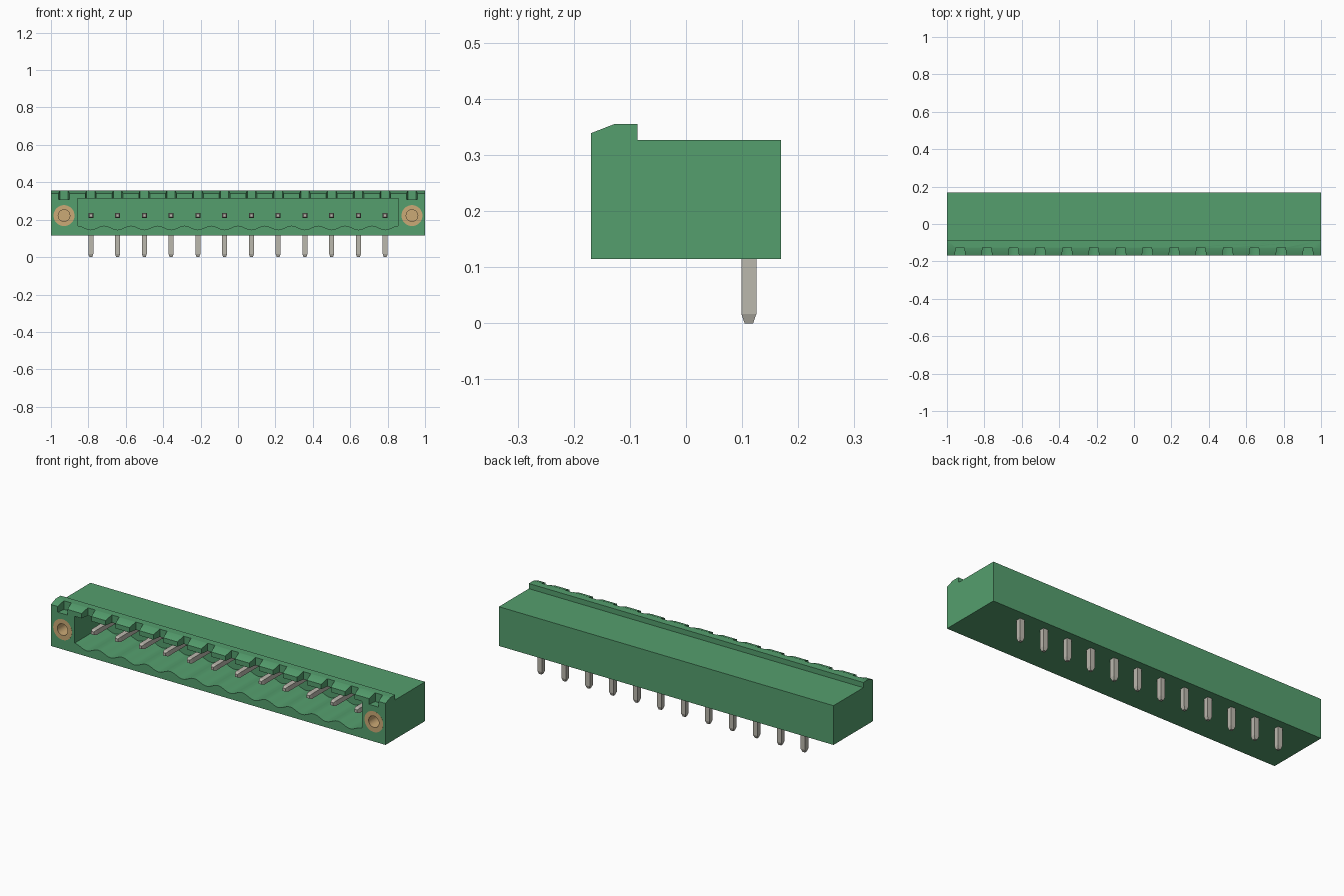
import bpy, bmesh, math

if "Cube" in bpy.data.objects:
    bpy.data.objects.remove(bpy.data.objects["Cube"], do_unlink=True)

PITCH = 0.1431
PINS = [(i - 5.5) * PITCH for i in range(12)]
NOTCHES = [(i - 6.5) * PITCH for i in range(14)]
PIN_Z = 0.222
CAVITY_BACK = 0.07


def material(name, rgb):
    m = bpy.data.materials.new(name)
    m.use_nodes = True
    m.diffuse_color = (*rgb, 1)
    m.node_tree.nodes["Principled BSDF"].inputs["Base Color"].default_value = (*rgb, 1)
    return m


green = material("green plastic", (0.09, 0.345, 0.155))
metal = material("tinned metal", (0.50, 0.48, 0.42))
brass = material("brass", (0.60, 0.40, 0.18))


def finish(name, bm, mat):
    bmesh.ops.recalc_face_normals(bm, faces=bm.faces)
    mesh = bpy.data.meshes.new(name)
    bm.to_mesh(mesh)
    bm.free()
    mesh.materials.append(mat)
    ob = bpy.data.objects.new(name, mesh)
    bpy.context.collection.objects.link(ob)
    return ob


def loft(bm, rings):
    """Skin a list of equal-length point rings and cap both ends."""
    vs = [[bm.verts.new(p) for p in r] for r in rings]
    n = len(vs[0])
    for a, b in zip(vs, vs[1:]):
        for i in range(n):
            bm.faces.new((a[i], a[(i + 1) % n], b[(i + 1) % n], b[i]))
    bm.faces.new(vs[0])
    bm.faces.new(vs[-1][::-1])


def smooth(ob):
    bpy.ops.object.select_all(action="DESELECT")
    ob.select_set(True)
    bpy.context.view_layer.objects.active = ob
    bpy.ops.object.shade_smooth_by_angle(angle=math.radians(30))


def circle(x, y, r, n=32):
    return [(x + r * math.cos(2 * math.pi * k / n), y,
             PIN_Z + r * math.sin(2 * math.pi * k / n)) for k in range(n)]


# Housing: side profile with raised front lip, extruded across x
side = [(-0.169, 0.115), (-0.169, 0.339), (-0.128, 0.355), (-0.086, 0.355),
        (-0.086, 0.327), (0.169, 0.327), (0.169, 0.115)]
bm = bmesh.new()
loft(bm, [[(x, y, z) for y, z in side] for x in (-1, 1)])
housing = finish("housing", bm, green)

# Cutter: plug cavity with a scalloped floor, one dip under each pin
half = 6 * PITCH
steps = 12 * 10
floor = []
for i in range(steps + 1):
    x = -half + 2 * half * i / steps
    floor.append((x, 0.157 + 0.011 * math.cos(2 * math.pi * (x + half) / PITCH)))
outline = floor + [(half, 0.313), (-half, 0.313)]
bm = bmesh.new()
loft(bm, [[(x, y, z) for x, z in outline] for y in (-0.25, CAVITY_BACK)])
cavity = finish("cavity_cutter", bm, green)

# Cutter: tapered coding notches along the lip
bm = bmesh.new()
for cx in NOTCHES:
    plan = [(-0.034, -0.2), (0.034, -0.2), (0.022, -0.125), (-0.022, -0.125)]
    loft(bm, [[(cx + x, y, z) for x, y in plan] for z in (0.308, 0.4)])
notches = finish("notch_cutter", bm, green)

# Cutter: round seats for the threaded inserts
bm = bmesh.new()
for cx in (NOTCHES[0], NOTCHES[-1]):
    loft(bm, [circle(cx, y, 0.056) for y in (-0.25, -0.02)])
seats = finish("insert_seat_cutter", bm, green)

cutters = (cavity, notches, seats)
for c in cutters:
    c.hide_render = True
    mod = housing.modifiers.new(c.name, "BOOLEAN")
    mod.operation = "DIFFERENCE"
    mod.solver = "EXACT"
    mod.object = c
bpy.context.view_layer.objects.active = housing
for c in cutters:
    bpy.ops.object.modifier_apply(modifier=c.name)
    bpy.data.objects.remove(c, do_unlink=True)
smooth(housing)

# Threaded inserts: brass sleeves with a blind bore
for label, cx in (("right", NOTCHES[0]), ("left", NOTCHES[-1])):
    bm = bmesh.new()
    loft(bm, [circle(cx, y, r) for r, y in
              ((0.056, -0.022), (0.056, -0.1695), (0.031, -0.1695), (0.031, -0.04))])
    smooth(finish(label + "_threaded_insert", bm, brass))


def square(h):
    return [(-h, -h), (h, -h), (h, h), (-h, h)]


# Pins: contact inside the cavity and solder leg below, both with tapered tips
for i, cx in enumerate(PINS, 1):
    bm = bmesh.new()
    loft(bm, [[(cx + a, y, PIN_Z + b) for a, b in square(h)] for y, h in
              ((-0.118, 0.008), (-0.102, 0.0135), (CAVITY_BACK + 0.02, 0.0135))])
    finish(f"contact_pin_{i}", bm, metal)
    bm = bmesh.new()
    loft(bm, [[(cx + a, 0.112 + b, z) for a, b in square(h)] for z, h in
              ((0, 0.0075), (0.017, 0.0135), (0.15, 0.0135))])
    finish(f"solder_leg_{i}", bm, metal)
